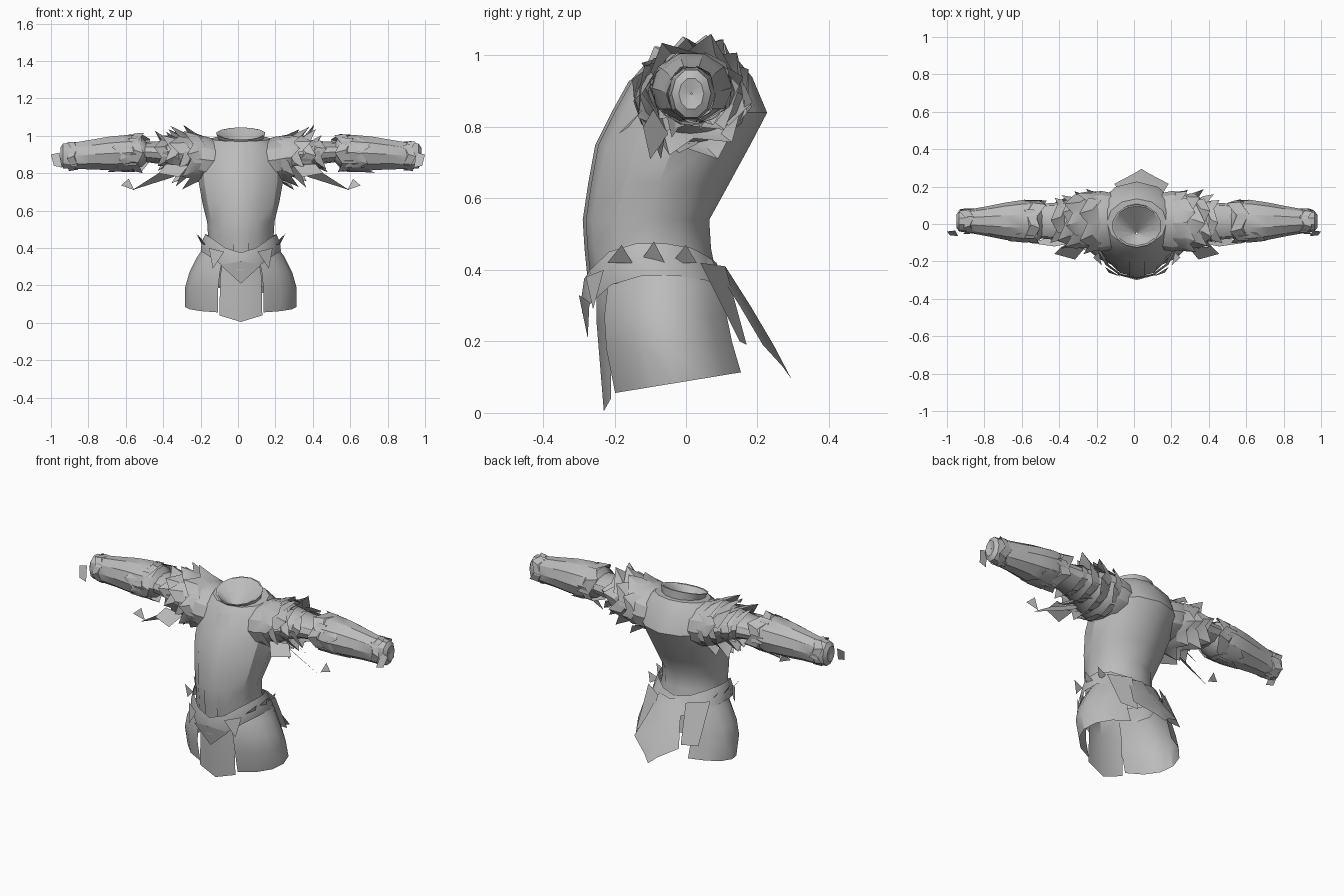
import bpy, math, random

random.seed(11)
old = bpy.data.objects.get("Cube")
if old:
    bpy.data.objects.remove(old, do_unlink=True)

CX = 0.015  # middle of the torso
GREY = (0.5, 0.5, 0.5, 1)
mat = bpy.data.materials.new("plain grey")
mat.use_nodes = True
mat.diffuse_color = GREY
mat.node_tree.nodes["Principled BSDF"].inputs["Base Color"].default_value = GREY
mat.node_tree.nodes["Principled BSDF"].inputs["Roughness"].default_value = 0.8
parts = []


def build(name, verts, faces):
    me = bpy.data.meshes.new(name)
    me.from_pydata([tuple(v) for v in verts], [], faces)
    me.materials.append(mat)
    ob = bpy.data.objects.new(name, me)
    bpy.context.collection.objects.link(ob)
    parts.append(ob)
    return ob


def loft(name, rings, closed=True, flip=False):
    """Skin a list of equal-length point rings."""
    n = len(rings[0])
    verts = [p for r in rings for p in r]
    faces = []
    for i in range(len(rings) - 1):
        for j in range(n if closed else n - 1):
            k = (j + 1) % n
            f = (i * n + j, i * n + k, (i + 1) * n + k, (i + 1) * n + j)
            faces.append(f[::-1] if flip else f)
    return build(name, verts, faces)


def hoop(rx, front, back, z, n=14):
    """Horizontal oval; z may be a function of the angle."""
    pts = []
    for i in range(n):
        a = math.tau * i / n - math.pi / 2
        y = (front + back) / 2 + (back - front) / 2 * math.sin(a)
        pts.append((CX + rx * math.cos(a), y, z(a) if callable(z) else z))
    return pts


def sleeve(name, m, rows, n=10):
    """Tube along one arm from rows of x, y radius, z radius, height."""
    rings = []
    for x, ry, rz, cz in rows:
        rings.append([(CX + m * x, 0.015 + ry * math.cos(math.tau * i / n),
                       cz + rz * math.sin(math.tau * i / n)) for i in range(n)])
    return loft(name, rings, flip=m < 0)


def petals(name, m, x, ry, rz, cz, length, lift, count, start=0, sweep=math.tau):
    """Ring of pointed, overlapping scales around an arm, lifting most at the top."""
    verts, faces = [], []
    half = sweep / count * 0.6
    for i in range(count):
        a = start + sweep * (i + 0.5) / count + random.uniform(-0.15, 0.15)
        ln = length * random.uniform(0.7, 1.2)
        up = lift * random.uniform(0.5, 1.2)
        b = len(verts)
        for da, t, grow in ((-half, 0, 0), (half, 0, 0), (half, 0.6, 0.3),
                            (0.15, 1, 1), (-half, 0.6, 0.3), (0, 0.4, 0.4)):
            verts.append((CX + m * (x + ln * t),
                          0.015 + (ry + 0.4 * up * grow) * math.cos(a + da),
                          cz + (rz + up * grow) * math.sin(a + da)))
        for j in range(5):
            f = (b + j, b + (j + 1) % 5, b + 5)
            faces.append(f[::-1] if m < 0 else f)
    return build(name, verts, faces)


def plate(name, pts, m=1, cx=CX):
    order = list(range(len(pts)))
    return build(name, [(cx + m * x, y, z) for x, y, z in pts],
                 [order if m > 0 else order[::-1]])


def rim(h, tilt):
    """Height that rises toward the back."""
    return lambda a: h + tilt * math.sin(a)


# Breastplate and back, narrowing at the waist
loft("torso", [hoop(rx, f, b, z, 12) for z, rx, f, b in (
    (0.36, 0.19, -0.26, 0.09), (0.46, 0.175, -0.28, 0.07),
    (0.54, 0.18, -0.285, 0.065), (0.64, 0.205, -0.27, 0.12),
    (0.75, 0.225, -0.25, 0.18), (0.84, 0.23, -0.205, 0.227),
    (rim(0.935, 0.005), 0.22, -0.155, 0.185), (rim(0.985, 0.015), 0.16, -0.12, 0.135),
    (rim(0.985, 0.015), 0.115, -0.11, 0.1))])
# Slightly raised centre panel
loft("breast_panel", [[(CX - 0.04, y + 0.006, z), (CX, y - 0.004, z), (CX + 0.04, y + 0.006, z)]
                      for z, y in ((0.34, -0.268), (0.46, -0.28), (0.54, -0.285), (0.64, -0.27),
                                   (0.75, -0.25), (0.84, -0.205), (0.93, -0.155))], closed=False)
# Standing collar, higher at the back, with a funnel inside
loft("collar", [hoop(0.115, -0.11, 0.11, rim(0.965, 0.005)),
                hoop(0.132, -0.125, 0.105, rim(1.012, 0.033)),
                hoop(0.122, -0.115, 0.097, rim(1.012, 0.033)),
                hoop(0.004, -0.055, -0.045, 0.92)])


# Belt dipping to a point at front and back
def dip(base, front, back):
    def z(a):
        s = math.sin(a)
        return base - (front if s < 0 else back) * abs(s) ** 3
    return z


loft("belt", [hoop(0.195, -0.285, 0.085, dip(0.475, 0.1, 0.055)),
              hoop(0.215, -0.293, 0.105, dip(0.43, 0.11, 0.05)),
              hoop(0.22, -0.29, 0.14, dip(0.385, 0.11, 0.06))])
build("belt_point", [(CX - 0.11, -0.27, 0.31), (CX, -0.3, 0.33), (CX + 0.11, -0.27, 0.31),
                     (CX, -0.275, 0.21)], [(0, 3, 1), (1, 3, 2)])

# Front tabard
loft("front_tabard", [[(CX - w, -0.21, z), (CX, y, zc), (CX + w, -0.21, z)]
                      for w, z, y, zc in ((0.09, 0.38, -0.25, 0.38), (0.11, 0.25, -0.25, 0.25),
                                          (0.115, 0.04, -0.23, 0.005))], closed=False)
# Back tail sweeping out behind
loft("back_tail", [[(0.035 - w, y, z), (0.035, y + 0.03, z), (0.045 + w, y, z)]
                   for w, y, z in ((0.07, 0.08, 0.41), (0.1, 0.15, 0.3),
                                   (0.14, 0.215, 0.19))] +
     [[(0.0, 0.27, 0.13), (0.04, 0.295, 0.095), (0.08, 0.27, 0.13)]], closed=False)

for m, side in ((1, "left"), (-1, "right")):
    # Rounded hip plate, open at front and back
    rings = []
    for z, rx, cy, ry, tilt in ((0.43, 0.18, -0.06, 0.15, 0), (0.35, 0.235, -0.055, 0.18, 0),
                                (0.27, 0.275, -0.055, 0.19, 0), (0.19, 0.298, -0.045, 0.195, 0.01),
                                (0.085, 0.298, -0.02, 0.195, 0.032)):
        rings.append([(CX + m * rx * math.cos(a), cy + ry * math.sin(a),
                       z + tilt * math.sin(a))
                      for a in [math.radians(-66 + 21.5 * i) for i in range(7)]])
    loft(side + "_hip_plate", rings, closed=False, flip=m < 0)
    # Rear skirt blades
    plate(side + "_rear_blade", [(0.2, 0.04, 0.42), (0.09, 0.11, 0.41),
                                 (0.1, 0.17, 0.19), (0.2, 0.15, 0.2)], m)
    # Waist spikes
    for i in range(3):
        y = -0.19 + 0.09 * i
        x = 0.175 + 0.02 * math.sin(i + 0.7)
        plate(side + "_waist_spike", [(x, y - 0.03, 0.42), (x + 0.015, y + 0.04, 0.42),
                                      (x + 0.045, y + 0.01, 0.47 + 0.01 * (i % 2))], m)
    plate(side + "_front_point", [(0.09, -0.28, 0.38), (0.17, -0.23, 0.4),
                                  (0.15, -0.26, 0.29)], m)

    # Arm: domed shoulder, sleeve and armoured forearm
    sleeve(side + "_upper_arm", m, ((0.13, 0.15, 0.115, 0.865), (0.19, 0.162, 0.125, 0.872),
                                    (0.26, 0.15, 0.115, 0.885), (0.32, 0.125, 0.085, 0.9),
                                    (0.42, 0.1, 0.062, 0.91), (0.55, 0.09, 0.05, 0.915)), 12)
    sleeve(side + "_forearm", m, ((0.5, 0.085, 0.05, 0.91), (0.53, 0.105, 0.085, 0.915),
                                  (0.6, 0.115, 0.1, 0.91), (0.7, 0.1, 0.095, 0.906),
                                  (0.8, 0.08, 0.083, 0.9), (0.9, 0.062, 0.074, 0.892),
                                  (0.95, 0.055, 0.07, 0.893), (0.965, 0.035, 0.045, 0.893),
                                  (0.955, 0.002, 0.002, 0.893)))
    petals(side + "_wrist_scales", m, 0.87, 0.068, 0.078, 0.893, 0.07, 0.006, 5)
    petals(side + "_elbow_scales", m, 0.6, 0.114, 0.1, 0.91, -0.1, 0.014, 5)
    petals(side + "_forearm_scales", m, 0.56, 0.11, 0.098, 0.906, 0.13, 0.006, 4, 2.2, 3.4)
    # Layered shoulder scales
    for i, (x, ry, rz, cz, ln, lift, count) in enumerate((
            (0.19, 0.155, 0.115, 0.88, 0.11, 0.06, 8), (0.25, 0.142, 0.1, 0.892, 0.12, 0.07, 7),
            (0.31, 0.123, 0.08, 0.902, 0.11, 0.075, 6), (0.37, 0.107, 0.063, 0.91, 0.08, 0.05, 5))):
        petals(side + "_shoulder_scales_%d" % (i + 1), m, x, ry, rz, cz, ln, lift,
               count, 0.25 * i)

    # Hanging blades below the arm
    for y, x, z in ((-0.08, 0.58, 0.71), (-0.02, 0.47, 0.77), (0.06, 0.4, 0.79)):
        build(side + "_hanging_blade",
              [(CX + m * 0.24, y, 0.87), (CX + m * (x - 0.14), y - 0.04, z + 0.09),
               (CX + m * x, y - 0.02, z), (CX + m * (x - 0.22), y + 0.03, z + 0.07)],
              [(0, 1, 2), (0, 2, 3)])
    # Loose plates beside the shoulder and hand
    plate(side + "_loose_plate", [(0.57, -0.07, 0.71), (0.64, -0.08, 0.735),
                                  (0.6, -0.06, 0.77)], m)
    plate(side + "_front_flap", [(0.28, -0.13, 0.84), (0.4, -0.12, 0.85),
                                 (0.44, -0.16, 0.8), (0.33, -0.19, 0.78)], m)
    plate(side + "_hand_plate", [(0.955, -0.035, 0.91), (1.0, -0.04, 0.9), (0.985, -0.06, 0.84),
                                 (0.94, -0.065, 0.83)], m, 0)

# Smooth shading with crisp creases
bpy.ops.object.select_all(action="DESELECT")
for ob in parts:
    ob.select_set(True)
bpy.context.view_layer.objects.active = parts[0]
bpy.ops.object.shade_smooth_by_angle(angle=math.radians(32))
